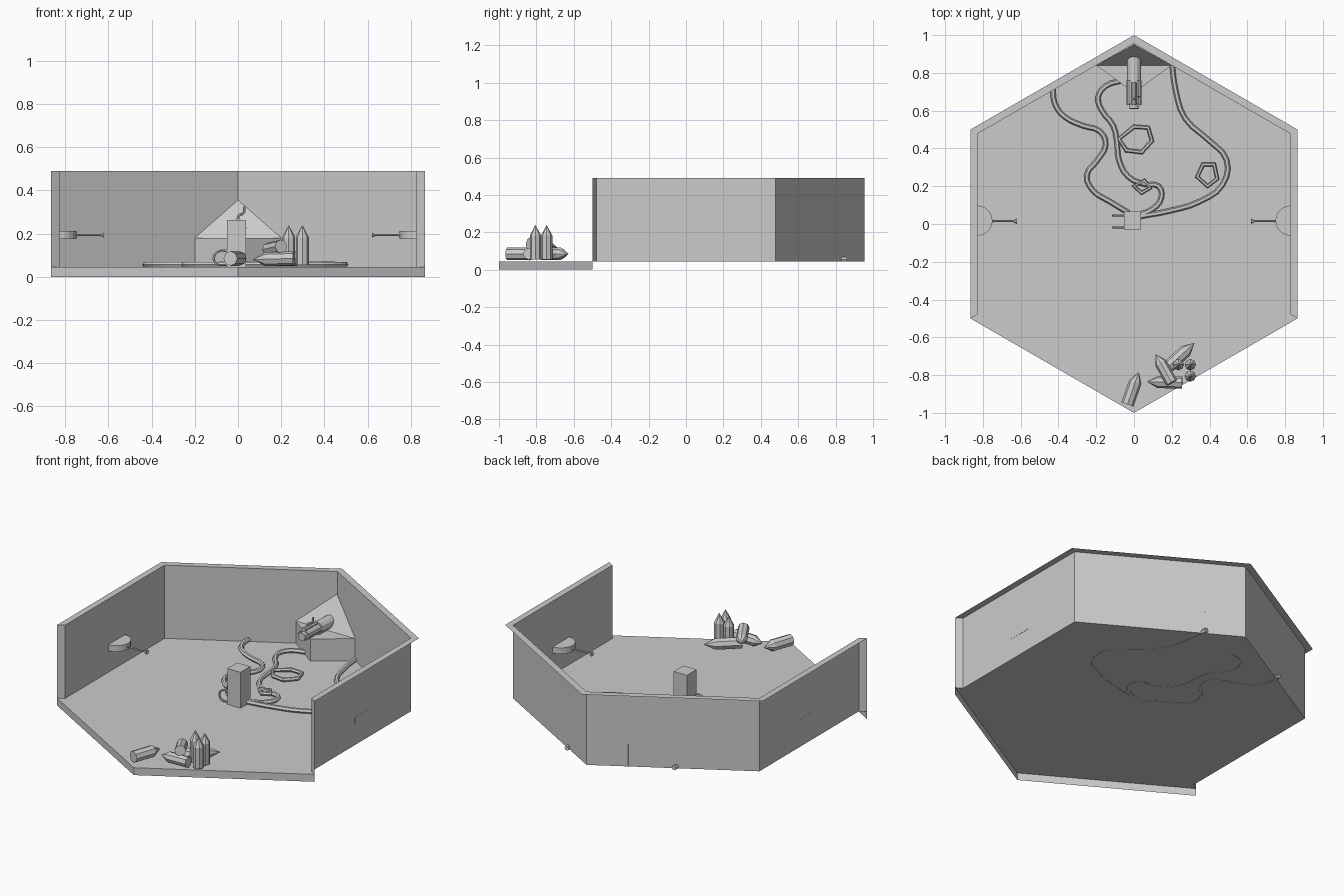
import bpy, bmesh, math
from mathutils import Vector

if "Cube" in bpy.data.objects:
    bpy.data.objects.remove(bpy.data.objects["Cube"])

F = 0.045   # floor level
T = 0.49    # wall top


def mesh_obj(name, verts, faces, fix=False):
    me = bpy.data.meshes.new(name)
    me.from_pydata(verts, [], faces)
    if fix:
        bm = bmesh.new()
        bm.from_mesh(me)
        bmesh.ops.recalc_face_normals(bm, faces=bm.faces[:])
        bm.to_mesh(me)
        bm.free()
    ob = bpy.data.objects.new(name, me)
    bpy.context.collection.objects.link(ob)
    return ob


def prism(name, outline, z0, z1):
    n = len(outline)
    v = [(x, y, z0) for x, y in outline] + [(x, y, z1) for x, y in outline]
    f = [tuple(range(n)), tuple(range(n, 2 * n))]
    f += [(i, (i + 1) % n, (i + 1) % n + n, i + n) for i in range(n)]
    return mesh_obj(name, v, f, True)


def lathe(name, a, b, profile, sides):
    """Rings of (fraction along a-b, radius) around the axis a-b."""
    a, b = Vector(a), Vector(b)
    q = (b - a).to_track_quat('Z', 'Y')
    v = []
    for t, r in profile:
        for i in range(sides):
            w = 2 * math.pi * i / sides
            v.append(a.lerp(b, t) + q @ Vector((r * math.cos(w), r * math.sin(w), 0)))
    f = [tuple(range(sides)), tuple(range(len(v) - sides, len(v)))]
    for k in range(len(profile) - 1):
        for i in range(sides):
            j = (i + 1) % sides
            f.append((k * sides + i, k * sides + j, (k + 1) * sides + j, (k + 1) * sides + i))
    return mesh_obj(name, v, f, True)


def tube(name, pts, r, closed=False, smooth=True):
    cu = bpy.data.curves.new(name, 'CURVE')
    cu.dimensions = '3D'
    cu.bevel_depth, cu.bevel_resolution, cu.use_fill_caps = r, 1, True
    cu.resolution_u = 3
    sp = cu.splines.new('BEZIER')
    sp.bezier_points.add(len(pts) - 1)
    for bp, p in zip(sp.bezier_points, pts):
        bp.co = p
        bp.handle_left_type = bp.handle_right_type = 'AUTO' if smooth else 'VECTOR'
    sp.use_cyclic_u = closed
    ob = bpy.data.objects.new(name, cu)
    bpy.context.collection.objects.link(ob)
    bpy.ops.object.select_all(action='DESELECT')
    ob.select_set(True)
    bpy.context.view_layer.objects.active = ob
    bpy.ops.object.convert(target='MESH')
    for p in ob.data.polygons:
        p.use_smooth = False


# Room shell: open-backed wall sheet, outward rim, end caps, floor and front lip
outer = [(.866, -.5), (.866, .5), (0, 1), (-.866, .5), (-.866, -.5)]
inner = [(.828, -.478), (.828, .478), (0, .955), (-.828, .478), (-.828, -.478)]
v = [(x, y, F) for x, y in inner] + [(x, y, T) for x, y in inner] + [(x, y, T) for x, y in outer]
f = []
for i in range(4):
    f += [(i + 1, i, i + 5, i + 6), (i + 5, i + 10, i + 11, i + 6)]
v += [(.866, -.5, F), (-.866, -.5, F)]
f += [(0, 15, 10, 5), (16, 4, 9, 14)]
mesh_obj("walls", v, f)
n = [(-.866, -.5), (0, -1), (.866, -.5)]
fv = [(x, y, F) for x, y in n + inner] + [(x, y, 0) for x, y in n]
mesh_obj("floor", fv, [tuple(range(8)), (8, 9, 1, 0), (9, 10, 2, 1)])

# Half-round wall shelves with levers
for s, side in ((1, "right"), (-1, "left")):
    arc = [(s * (.829 - .08 * math.sin(math.pi * i / 10)), .018 + .08 * math.cos(math.pi * i / 10))
           for i in range(11)]
    prism(side + "_wall_shelf", arc, .175, .213)
    lathe(side + "_lever", (s * .76, .015, .193), (s * .62, .015, .193),
          [(0, .009), (.15, .005), (.85, .005), (.9, .007), (1, .015)], 6)

# Corner pedestal with sloped back
z = .18
pv = [(-.2, .84, F), (0, .695, F), (.2, .84, F), (-.2, .84, z), (0, .695, z), (.2, .84, z), (0, .95, .355)]
mesh_obj("pedestal", pv, [(0, 1, 4, 3), (1, 2, 5, 4), (3, 4, 5), (3, 5, 6)])

# Barrel on the pedestal with sight and hook
lathe("barrel", (0, .92, .215), (0, .61, .225),
      [(0, .037), (.52, .037), (.52, .03), (.92, .03), (.92, .024), (1, .024)], 12)
for x in (-.03, .03):
    lathe("barrel_rail", (x, .76, .225), (x, .63, .23), [(0, .009), (1, .009)], 6)
lathe("sight", (0, .75, .258), (0, .63, .262), [(0, .013), (1, .013)], 6)
tube("sight_hook", [(0, .66, .265), (.005, .665, .285), (.025, .675, .295), (.03, .68, .325)], .006)

# Control box with side handles
prism("control_box", [(-.052, -.028), (.037, -.028), (.037, .065), (-.052, .065)], F, .263)
for y in (-.018, .045):
    tube("box_handle", [(-.05, y, .12), (-.09, y, .118), (-.112, y, .09), (-.1, y, .06), (-.05, y, .055)], .006)

# Floor pipes
pipes = [
    [(-.43, .73), (-.42, .64), (-.37, .57), (-.27, .52), (-.18, .49), (-.15, .42), (-.2, .33),
     (-.25, .26), (-.22, .18), (-.13, .12), (-.03, .06)],
    [(-.06, .76), (-.15, .73), (-.19, .67), (-.17, .6), (-.11, .52), (-.09, .43), (-.08, .34),
     (-.03, .25), (.06, .21), (.13, .2), (.145, .14), (.1, .08), (.03, .05)],
    [(.2, .86), (.22, .71), (.27, .56), (.4, .44), (.49, .34), (.47, .21), (.35, .12), (.19, .07), (.03, .04)]]
for p in pipes:
    tube("floor_pipe", [(x, y, .056) for x, y in p], .014)
loops = [
    [(-.08, .45), (.0, .515), (.075, .51), (.095, .44), (.04, .38), (-.04, .39)],
    [(0, .2), (.055, .23), (.085, .19), (.04, .165)],
    [(.335, .25), (.365, .315), (.425, .315), (.44, .24), (.39, .2)]]
for p in loops:
    tube("pipe_loop", [(x, y, .062) for x, y in p], .012, True, False)

# Crystals: three standing, four lying
cry = [(x, y, .055, x, y, .238, .03) for x, y in ((.235, -.745), (.298, -.745), (.298, -.805))]
cry += [(-.035, -.955, .085, .025, -.785, .085, .034), (.165, -.77, .085, .32, -.63, .085, .034),
        (.2, -.84, .14, .115, -.69, .12, .032), (.255, -.84, .085, .07, -.835, .08, .032)]
for c in cry:
    lathe("crystal", c[:3], c[3:6], [(0, c[6]), (.7, c[6]), (1, .001)], 8)
